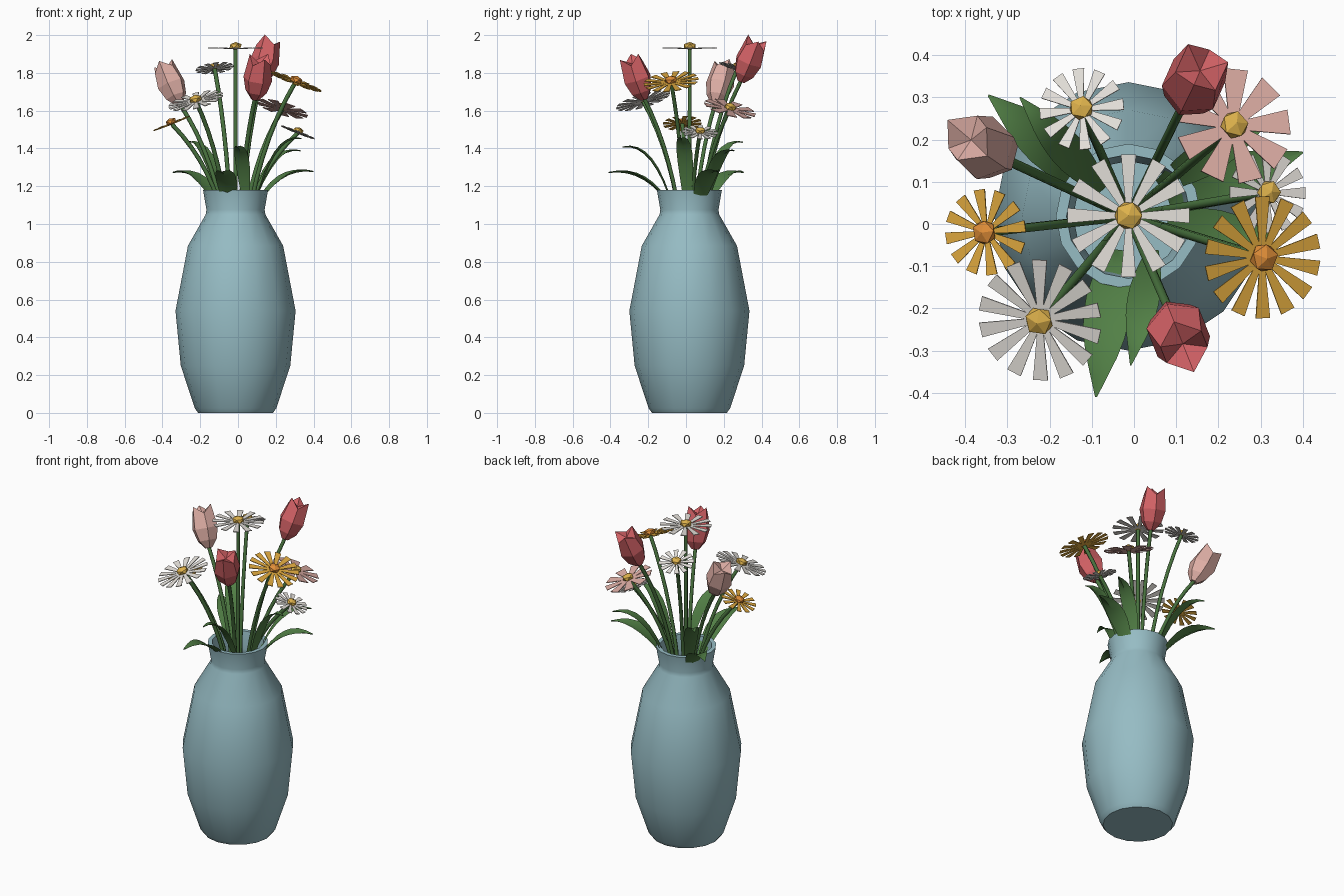
import bpy, bmesh, math
from mathutils import Vector, Matrix

if "Cube" in bpy.data.objects:
    bpy.data.objects.remove(bpy.data.objects["Cube"])

CX, CY = -0.013, 0.018   # vase axis


def mat(name, r, g, b):
    m = bpy.data.materials.new(name)
    lin = [((c / 255 + 0.055) / 1.055) ** 2.4 for c in (r, g, b)]
    m.diffuse_color = (*lin, 1)
    m.use_nodes = True
    m.node_tree.nodes["Principled BSDF"].inputs["Base Color"].default_value = m.diffuse_color
    return m


VASE = mat("vase_blue", 150, 188, 196)
WHITE = mat("petal_white", 228, 224, 218)
GOLD = mat("petal_gold", 222, 168, 62)
ORANGE = mat("eye_orange", 224, 142, 56)
YELLOW = mat("eye_yellow", 222, 178, 76)
PINK = mat("petal_pink", 222, 174, 165)
RED = mat("petal_red", 212, 98, 102)
LEAF = mat("leaf_green", 82, 128, 70)
STEM = mat("stem_green", 72, 114, 62)


def finish(bm, name, mats, smooth=None, matrix=None):
    bmesh.ops.recalc_face_normals(bm, faces=bm.faces)
    me = bpy.data.meshes.new(name)
    bm.to_mesh(me)
    bm.free()
    ob = bpy.data.objects.new(name, me)
    bpy.context.collection.objects.link(ob)
    for m in mats:
        me.materials.append(m)
    if matrix:
        ob.matrix_world = matrix
    if smooth:
        bpy.ops.object.select_all(action='DESELECT')
        ob.select_set(True)
        bpy.context.view_layer.objects.active = ob
        bpy.ops.object.shade_smooth_by_angle(angle=math.radians(smooth))
    return ob


def skin(bm, rings):
    # bridge closed rings of equal vertex count
    n = len(rings[0])
    for a, b in zip(rings, rings[1:]):
        for i in range(n):
            j = (i + 1) % n
            bm.faces.new((a[i], a[j], b[j], b[i]))


def ring(bm, r, n, z):
    heights = z if isinstance(z, (list, tuple)) else [z] * n
    return [bm.verts.new((r * math.cos(2 * math.pi * i / n),
                          r * math.sin(2 * math.pi * i / n), heights[i])) for i in range(n)]


def frame(pos, axis, spin=0.0):
    # local z follows the axis
    q = Vector((0, 0, 1)).rotation_difference(Vector(axis).normalized())
    return Matrix.Translation(pos) @ q.to_matrix().to_4x4() @ Matrix.Rotation(spin, 4, 'Z')


def bezier(a, b, c, t):
    return a * (1 - t) ** 2 + b * 2 * t * (1 - t) + c * t * t


# Vase: turned outer and inner wall
def vase():
    bm = bmesh.new()
    profile = [(0.198, 0), (0.216, 0.025), (0.290, 0.25), (0.318, 0.54), (0.252, 0.885),
               (0.158, 1.05), (0.154, 1.075), (0.172, 1.18), (0.147, 1.18), (0.131, 1.075),
               (0.135, 1.04), (0.228, 0.875), (0.292, 0.54), (0.265, 0.25), (0.19, 0.03)]
    rings = [ring(bm, r, 16, z) for r, z in profile]
    skin(bm, rings)
    bm.faces.new(rings[0])
    bm.faces.new(rings[-1])
    finish(bm, "vase", [VASE], 32, Matrix.Translation((CX, CY, 0)))


# Stem: hexagonal tube rising from inside the vase and bowing outwards
def stem(head, name):
    head = Vector(head)
    c = Vector((CX, CY, 0))
    d = Vector((head.x - CX, head.y - CY, 0))
    a = c + d * 0.27 + Vector((0, 0, 1.12))
    b = c + d * 0.50 + Vector((0, 0, 1.12 + (head.z - 1.12) * 0.58))
    pts = [c + d * 0.1 + Vector((0, 0, 0.3))] + [bezier(a, b, head, i / 6) for i in range(7)]
    bm = bmesh.new()
    rings = []
    for i, p in enumerate(pts):
        t = pts[min(i + 1, len(pts) - 1)] - pts[max(i - 1, 0)]
        rg = ring(bm, 0.0115, 6, 0)
        bmesh.ops.transform(bm, matrix=frame(p, t), verts=rg)
        rings.append(rg)
    skin(bm, rings)
    bm.faces.new(rings[0])
    bm.faces.new(rings[-1])
    finish(bm, name, [STEM], 70)


# Daisy: flaring flat petals round a faceted eye
def daisy(i, pos, radius, n, half_w, petal, eye, spin=0.0):
    pos = Vector(pos)
    d = Vector((pos.x - CX, pos.y - CY, 0))
    tilt = math.radians(min(64 * d.length, 26))
    axis = Vector((0, 0, math.cos(tilt)))
    if d.length > 0.01:
        axis += d.normalized() * math.sin(tilt)
    m = frame(pos, axis, spin)
    bm = bmesh.new()
    for k in range(n):
        rot = Matrix.Rotation(2 * math.pi * k / n, 3, 'Z')
        top, bot = [], []
        for x, y in ((0.015, -0.35), (radius, -1), (radius, 1), (0.015, 0.35)):
            z = -0.012 + 0.004 * x / radius
            top.append(bm.verts.new(rot @ Vector((x, y * half_w, z))))
            bot.append(bm.verts.new(rot @ Vector((x, y * half_w, z - 0.004))))
        bm.faces.new(top)
        bm.faces.new(bot[::-1])
        for j in range(4):
            q = (j + 1) % 4
            bm.faces.new((top[j], bot[j], bot[q], top[q]))
    finish(bm, f"daisy_petals_{i}", [petal], None, m)
    bm = bmesh.new()
    bmesh.ops.create_icosphere(bm, subdivisions=1, radius=radius * 0.12 + 0.019)
    bmesh.ops.scale(bm, vec=(1, 1, 0.6), verts=bm.verts)
    finish(bm, f"daisy_eye_{i}", [eye], None, m)
    stem(pos - axis * 0.016, f"daisy_stem_{i}")


# Tulip: six-sided cup with three raised tips
def tulip(i, base, top, color, spin):
    base, top = Vector(base), Vector(top)
    bm = bmesh.new()
    rings = [ring(bm, r, 6, z) for r, z in
             ((0.022, 0), (0.058, 0.045), (0.077, 0.115), (0.060, [0.245, 0.2] * 3))]
    skin(bm, rings)
    bm.faces.new(rings[0])
    mid = bm.verts.new((0, 0, 0.2))
    for k in range(6):
        bm.faces.new((rings[-1][k], rings[-1][(k + 1) % 6], mid))
    finish(bm, f"tulip_{i}", [color], None, frame(base, top - base, spin))
    stem(base + (top - base) * 0.03, f"tulip_stem_{i}")


# Leaf: arching pointed blade with a creased midrib
def leaf(i, root, tip, half_w):
    a, c = Vector((*root, 1.06)), Vector(tip)
    d = Vector((c.x - a.x, c.y - a.y, 0))
    b = Vector((a.x + d.x * 0.42, a.y + d.y * 0.42, c.z + 0.03))
    side = Vector((-d.y, d.x, 0)).normalized()
    bm = bmesh.new()
    rows = []
    steps = 8
    for k in range(steps + 1):
        t = k / steps
        p = bezier(a, b, c, t)
        w = half_w * max(0.04, math.sin(math.pi * min(1, 0.12 + 0.88 * t ** 1.1)))
        up = Vector((0, 0, 0.25 * w))
        rows.append([bm.verts.new(v) for v in
                     (p - side * w + up, p, p + side * w + up, p - Vector((0, 0, 0.005)))])
    skin(bm, rows)
    bm.faces.new(rows[0])
    bm.faces.new(rows[-1])
    finish(bm, f"leaf_{i}", [LEAF], 35)


vase()

for i, args in enumerate([
    ((CX, 0.02, 1.942), 0.145, 12, 0.018, WHITE, YELLOW, 0.0),
    ((-0.125, 0.275, 1.835), 0.10, 12, 0.014, WHITE, YELLOW, 0.1),
    ((-0.225, -0.23, 1.662), 0.148, 14, 0.018, WHITE, YELLOW, 0.2),
    ((-0.355, -0.02, 1.542), 0.102, 12, 0.014, GOLD, ORANGE, 0.15),
    ((0.308, -0.08, 1.763), 0.145, 14, 0.018, GOLD, ORANGE, 0.25),
    ((0.238, 0.235, 1.62), 0.138, 9, 0.030, PINK, YELLOW, 0.1),
    ((0.32, 0.075, 1.495), 0.096, 12, 0.014, WHITE, YELLOW, 0.0),
], 1):
    daisy(i, *args)

tulip(1, (-0.31, 0.155, 1.635), (-0.405, 0.21, 1.86), PINK, 0.3)
tulip(2, (0.12, 0.29, 1.755), (0.165, 0.38, 1.98), RED, 0.1)
tulip(3, (0.09, -0.22, 1.66), (0.122, -0.30, 1.895), RED, 0.9)

for i, args in enumerate([
    ((-0.045, -0.06), (-0.09, -0.41, 1.275), 0.055),
    ((0.045, -0.06), (-0.008, -0.335, 1.41), 0.038),
    ((-0.09, 0.09), (-0.345, 0.305, 1.275), 0.055),
    ((-0.075, 0.08), (-0.27, 0.30, 1.435), 0.042),
    ((0.08, 0.06), (0.40, 0.17, 1.28), 0.055),
    ((0.06, 0.09), (0.33, 0.255, 1.39), 0.042),
    ((0.08, 0.01), (0.335, -0.03, 1.455), 0.042),
], 1):
    leaf(i, *args)
